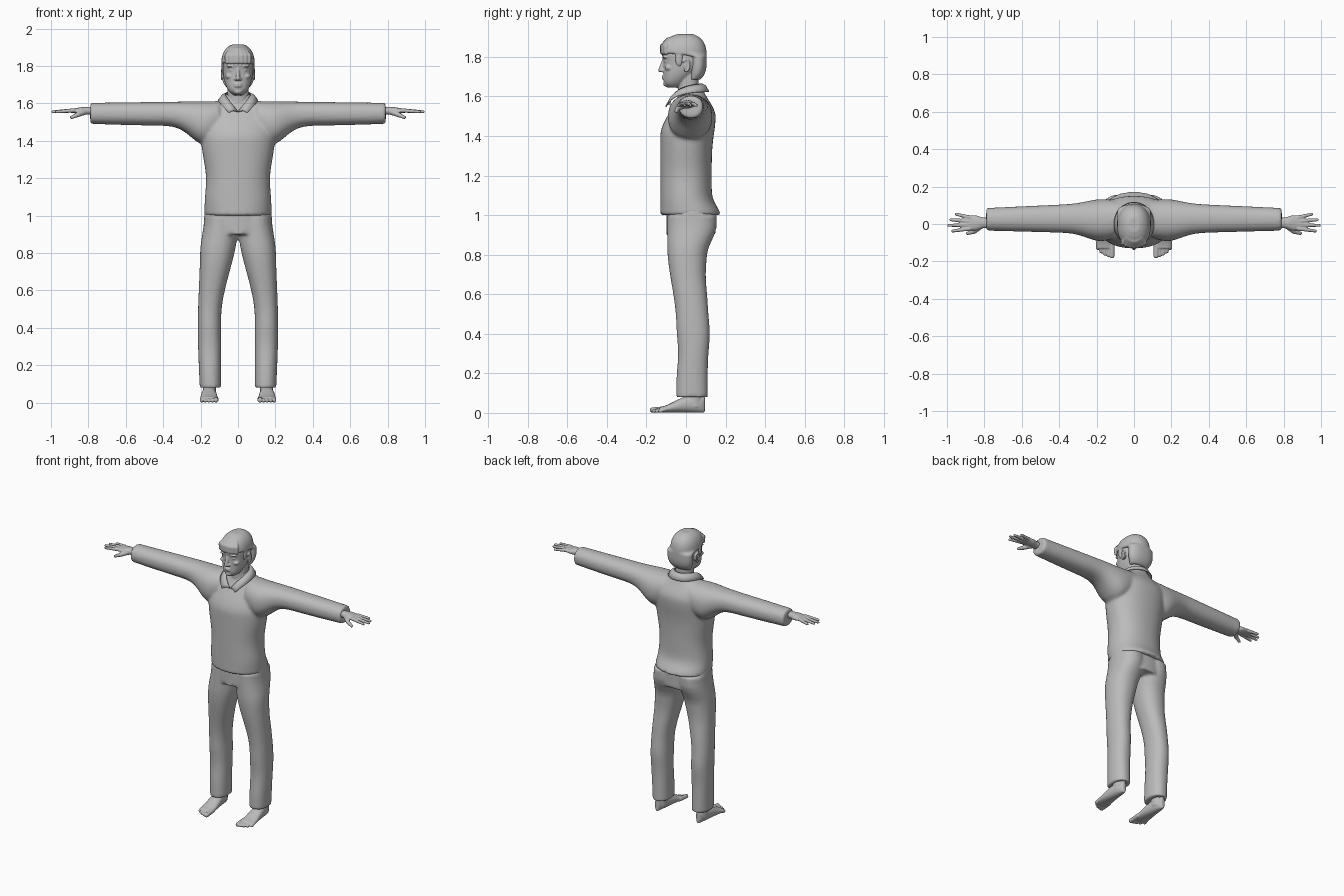
import bpy, bmesh, math
from mathutils import Vector, Matrix

cube = bpy.data.objects.get("Cube")
if cube:
    bpy.data.objects.remove(cube)

grey = bpy.data.materials.new("plain grey")
grey.use_nodes = True
grey.diffuse_color = (0.5, 0.5, 0.5, 1)
grey.node_tree.nodes["Principled BSDF"].inputs["Base Color"].default_value = grey.diffuse_color

AXES = {"x": (0, 1, 2), "y": (1, 0, 2), "z": (2, 0, 1)}
SIDES = (1, -1)


def ease(value, low, high):
    """Smooth step from zero to one between low and high."""
    t = min(1, max(0, (value - low) / (high - low)))
    return t * t * (3 - 2 * t)


def bump(value, centre, width):
    """Soft hill of height one."""
    return math.exp(-((value - centre) / width) ** 2)


def dome(value, low, high):
    """Rounded profile that closes at both ends."""
    return math.sqrt(max(0, 1 - abs(2 * (value - low) / (high - low) - 1) ** 3))


def power(value, exponent):
    return math.copysign(abs(value) ** exponent, value)


def loft(bm, axis, start, end, shape, side=1, steps=28, sides=40):
    """Skin rounded sections; shape gives the bounds on the two other axes."""
    along, across, up = AXES[axis]
    rings = []
    for i in range(steps + 1):
        position = start + (end - start) * i / steps
        a, b, c, d = shape(position)
        ring = []
        for k in range(sides):
            angle = math.tau * k / sides
            point = Vector()
            point[along] = position
            point[across] = (a + b) / 2 + (b - a) / 2 * power(math.cos(angle), 0.9)
            point[up] = (c + d) / 2 + (d - c) / 2 * power(math.sin(angle), 0.9)
            point.x *= side
            ring.append(bm.verts.new(point))
        rings.append(ring)
    for ring, following in zip(rings, rings[1:]):
        for k in range(sides):
            j = (k + 1) % sides
            bm.faces.new((ring[k], ring[j], following[j], following[k]))
    bm.faces.new(rings[0])
    bm.faces.new(rings[-1])


def ball(bm, centre, radii, side=1):
    """Ellipsoid, mirrored by side."""
    matrix = (Matrix.Scale(side, 4, (1, 0, 0)) @ Matrix.Translation(centre)
              @ Matrix.Diagonal((*radii, 1)))
    bmesh.ops.create_uvsphere(bm, u_segments=20, v_segments=12, radius=1, matrix=matrix)


def limb(bm, points, thick, thin, side=1):
    """Chain of tapering tubes with round joints."""
    points = [Vector((side * x, y, z)) for x, y, z in points]
    radii = [thick + (thin - thick) * i / (len(points) - 1) for i in range(len(points))]
    for point, radius in zip(points, radii):
        ball(bm, point, [radius] * 3)
    for p, q, r, w in zip(points, points[1:], radii, radii[1:]):
        turn = (q - p).to_track_quat("Z", "Y").to_matrix().to_4x4()
        bmesh.ops.create_cone(bm, cap_ends=True, segments=14, radius1=r, radius2=w,
                              depth=(q - p).length,
                              matrix=Matrix.Translation((p + q) / 2) @ turn)


def finish(bm, name, voxel=0.0, smooth=3):
    """Make the object; a voxel size fuses overlapping pieces into one skin."""
    bmesh.ops.recalc_face_normals(bm, faces=bm.faces)
    mesh = bpy.data.meshes.new(name)
    bm.to_mesh(mesh)
    bm.free()
    mesh.materials.append(grey)
    mesh.shade_smooth()
    part = bpy.data.objects.new(name, mesh)
    bpy.context.collection.objects.link(part)
    if voxel:
        fuse = part.modifiers.new("fuse", "REMESH")
        fuse.mode = "VOXEL"
        fuse.voxel_size = voxel
        fuse.use_smooth_shade = True
        soften = part.modifiers.new("soften", "SMOOTH")
        soften.iterations = smooth
    return part


# Shirt: body and two sleeves
def shirt_body(z):
    slope = ease(z, 1.5, 1.65)
    half = 0.18 + 0.02 * bump(z, 1.45, 0.15) - 0.01 * bump(z, 1.2, 0.1) - 0.12 * slope ** 2
    front = -0.13 + 0.1 * ease(z, 1.4, 1.65)
    back = 0.13 + 0.02 * bump(z, 1.5, 0.12) + 0.045 * bump(z, 1, 0.06) - 0.05 * slope
    return -half, half, front, back


def sleeve(x):
    t = ease(x, -0.8, 2.4) * 2 - 0.5
    armpit = bump(x, 0.18, 0.1)
    return (-0.05 + 0.03 * t - 0.04 * armpit, 0.11 - 0.05 * t + 0.02 * armpit,
            1.48 + 0.045 * t * t - 0.1 * armpit, 1.61 - 0.015 * t)


bm = bmesh.new()
loft(bm, "z", 1, 1.65, shirt_body)
for side in SIDES:
    loft(bm, "x", 0.1, 0.79, sleeve, side)
finish(bm, "shirt", 0.009, 5)

# Collar: folded band sweeping round the neck to two points
bm = bmesh.new()
rows = []
for i in range(-20, 21):
    s = i / 20
    turn = math.pi * s
    drop = abs(s) ** 3
    top = Vector((0.068 * math.sin(turn), 0.083 * math.cos(turn), 1.665 - 0.11 * drop))
    turn *= 0.85
    low = Vector((0.108 * math.sin(turn), 0.118 * math.cos(turn), 1.625 - 0.075 * drop * abs(s)))
    fold = (top + low) / 2 + Vector((0, 0, 0.01))
    rows.append([bm.verts.new(p) for p in (top, fold, low)])
for row, following in zip(rows, rows[1:]):
    for k in range(2):
        bm.faces.new((row[k], row[k + 1], following[k + 1], following[k]))
cloth = finish(bm, "shirt_collar").modifiers.new("cloth", "SOLIDIFY")
cloth.thickness = 0.006


# Trousers: hips and two legs
def hips(z):
    half = 0.13 + 0.05 * ease(z, 0.88, 0.94)
    return -half, half, -0.1, 0.15


def leg(z):
    return (0.09 * (1 - ease(z, 0.45, 0.95)),
            0.2 + 0.015 * bump(z, 0.4, 0.3) - 0.02 * ease(z, 0.8, 1),
            -0.05 - 0.045 * ease(z, 0.45, 0.85) + 0.01 * bump(z, 0.3, 0.1),
            0.11 + 0.045 * ease(z, 0.8, 0.95) + 0.01 * (bump(z, 0.4, 0.1) - bump(z, 0.7, 0.1)))


bm = bmesh.new()
loft(bm, "z", 0.9, 1.03, hips)
for side in SIDES:
    loft(bm, "z", 0.08, 1, leg, side)
finish(bm, "trousers", 0.009, 4)


# Hands: palm, four fingers and a thumb
def palm(x):
    half = 0.028 + 0.012 * ease(x, 0.8, 0.85)
    flat = 0.021 - 0.011 * ease(x, 0.82, 0.9)
    return 0.006 - half, 0.006 + half, 1.56 - flat, 1.56 + flat


bm = bmesh.new()
for side in SIDES:
    loft(bm, "x", 0.74, 0.9, palm, side)
    for k, reach in enumerate((0.97, 0.99, 0.98, 0.95)):
        y = 0.02 * k - 0.025
        limb(bm, [(0.88, y, 1.562), (reach, y * 1.5, 1.555)], 0.0115, 0.008, side)
    limb(bm, [(0.82, -0.01, 1.555), (0.855, -0.04, 1.54), (0.89, -0.05, 1.525)], 0.017, 0.009, side)
finish(bm, "hands", 0.004, 2)


# Feet: ankle, foot and five toes
def ankle(z):
    return 0.118, 0.188, 0, 0.08


def foot(y):
    half = (0.037 + 0.01 * ease(-y, -0.05, 0.1)) * dome(y, -0.2, 0.1)
    return 0.155 - half, 0.155 + half, 0.002, 0.085 - 0.055 * ease(-y, -0.02, 0.14)


bm = bmesh.new()
for side in SIDES:
    loft(bm, "z", 0.03, 0.14, ankle, side)
    loft(bm, "y", -0.13, 0.095, foot, side)
    for k in range(5):
        x = 0.118 + 0.019 * k
        radius = 0.01 if k else 0.014
        limb(bm, [(x, -0.1, 0.02), (x, 0.0025 * k * k - 0.17, radius)], radius, radius, side)
finish(bm, "feet", 0.004, 2)


# Head: neck, skull and facial features
def neck(z):
    return -0.057, 0.057, -0.04, 0.064


def skull(z):
    half = dome(z, 1.64, 1.9) * (0.07 + 0.012 * ease(z, 1.66, 1.8))
    front = -0.114 + 0.02 * bump(z, 1.64, 0.02) - 0.007 * bump(z, 1.81, 0.02)
    return -half, half, front, -0.03 + 0.12 * ease(z, 1.62, 1.78)


bm = bmesh.new()
loft(bm, "z", 1.55, 1.72, neck)
loft(bm, "z", 1.644, 1.86, skull)
limb(bm, [(0, -0.11, 1.79), (0, -0.13, 1.733)], 0.008, 0.011)
for z in (1.692, 1.703):
    ball(bm, (0, -0.112, z), (0.022, 0.011, 0.006))
ball(bm, (0, -0.1, 1.663), (0.022, 0.015, 0.014))
for side in SIDES:
    ball(bm, (0.012, -0.12, 1.73), (0.009, 0.01, 0.008), side)
    ball(bm, (0.034, -0.1, 1.777), (0.014, 0.01, 0.007), side)
    ball(bm, (0.036, -0.105, 1.797), (0.024, 0.012, 0.006), side)
    ball(bm, (0.046, -0.085, 1.745), (0.022, 0.022, 0.016), side)
    ball(bm, (0.082, 0.005, 1.755), (0.006, 0.016, 0.027), side)
    rim = [(0.087, 0.018 * math.cos(k / 2), 1.757 + 0.03 * math.sin(k / 2)) for k in range(-4, 6)]
    limb(bm, rim, 0.0045, 0.0045, side)
finish(bm, "head", 0.004)


# Hair: cap with an overhanging fringe, sideburns and loose locks
def hair_cap(z):
    close = dome(z, 1.66, 1.92)
    return (-0.09 * close, 0.09 * close,
            (0.02 - 0.15 * ease(z, 1.8, 1.82)) * close, 0.105 * close)


bm = bmesh.new()
loft(bm, "z", 1.685, 1.915, hair_cap)
for side in SIDES:
    ball(bm, (0.077, -0.035, 1.79), (0.01, 0.02, 0.04), side)
for k in range(-3, 4):
    x = 0.02 * k
    y = 0.002 * k * k - 0.12
    limb(bm, [(x * 0.6, y + 0.03, 1.885), (x, y, 1.855), (x, y, 1.82)], 0.013, 0.011)
finish(bm, "hair", 0.005)
